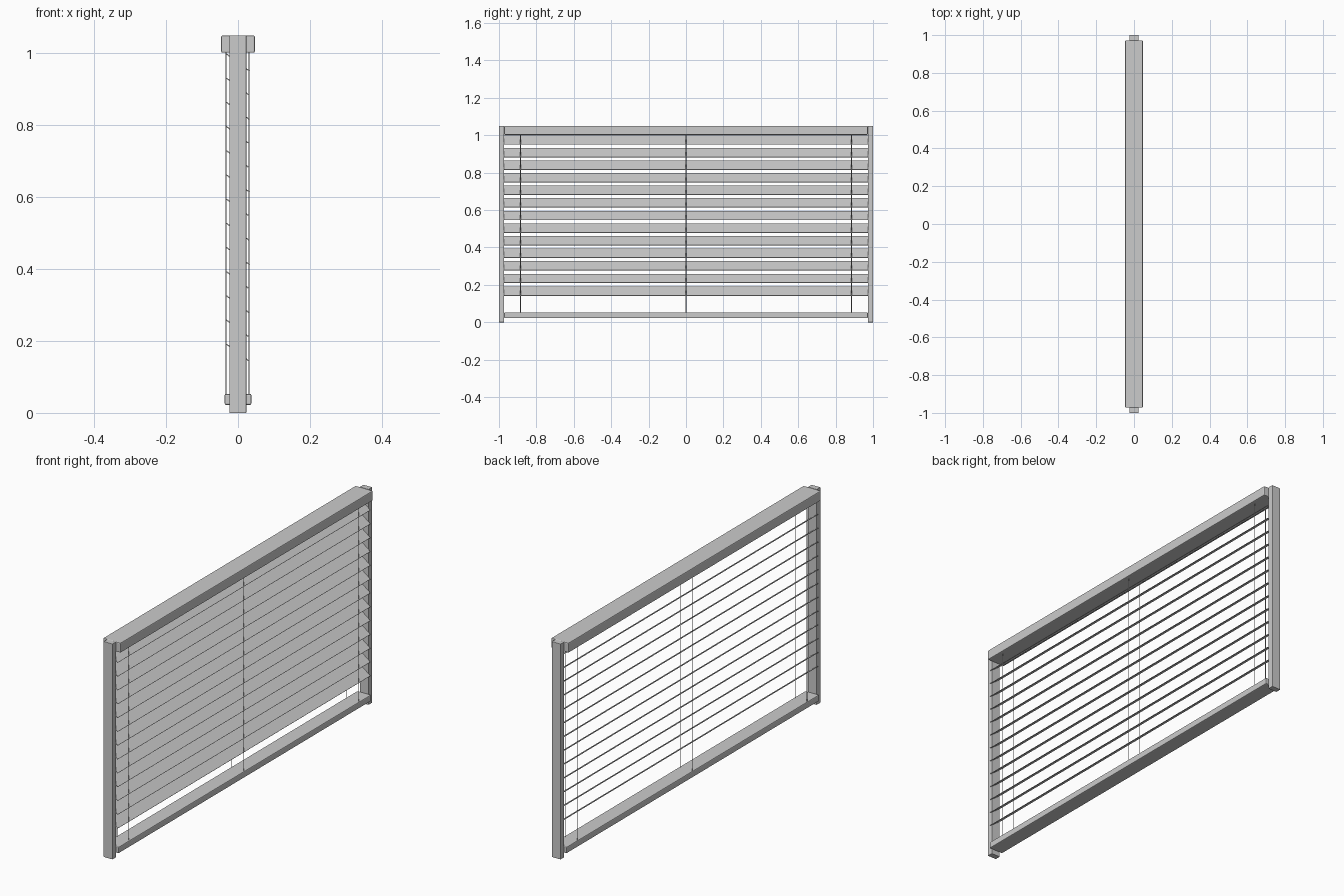
import bpy, math

if "Cube" in bpy.data.objects:
    bpy.data.objects.remove(bpy.data.objects["Cube"])


def finish(ob, bevel=0.0, segments=2):
    if bevel:
        m = ob.modifiers.new("bevel", 'BEVEL')
        m.width = bevel
        m.segments = segments
        m.limit_method = 'ANGLE'
    return ob


def box(name, x, y, z, bevel=0.0):
    """Box from (min, max) ranges on each axis."""
    bpy.ops.mesh.primitive_cube_add(size=1, location=[sum(r) / 2 for r in (x, y, z)])
    ob = bpy.context.object
    ob.name = name
    ob.scale = [r[1] - r[0] for r in (x, y, z)]
    bpy.ops.object.transform_apply(location=False, rotation=False, scale=True)
    return finish(ob, bevel)


# Head rail and bottom rail, with softened edges
box("head_rail", (-0.047, 0.047), (-0.972, 0.972), (1.002, 1.05), 0.004)
box("bottom_rail", (-0.037, 0.037), (-0.972, 0.972), (0.022, 0.053), 0.004)

# Side guide rails
for side, name in ((-1, "front_side_rail"), (1, "back_side_rail")):
    y = sorted((side * 0.972, side * 1.0))
    box(name, (-0.024, 0.023), y, (0.0, 1.05), 0.001)

# Tilted slats: high on the -x side, low on the +x side
PITCH = 0.0673
WIDTH = math.hypot(0.064, 0.048)
TILT = math.atan2(0.048, 0.064)
for i in range(13):
    slat = box("slat_%02d" % (i + 1), (-WIDTH / 2, WIDTH / 2),
               (-0.972, 0.972), (-0.0015, 0.0015))
    slat.rotation_euler.y = TILT
    slat.location = (0, 0, 0.167 + PITCH * i)

# Ladder cords on both sides of the slats
for y in (-0.885, 0.0, 0.885):
    for x in (-0.033, 0.031):
        bpy.ops.mesh.primitive_cylinder_add(vertices=8, radius=0.0015, depth=0.96,
                                            location=(x, y, 0.525))
        bpy.context.object.name = "ladder_cord"
        bpy.ops.object.shade_smooth_by_angle()
